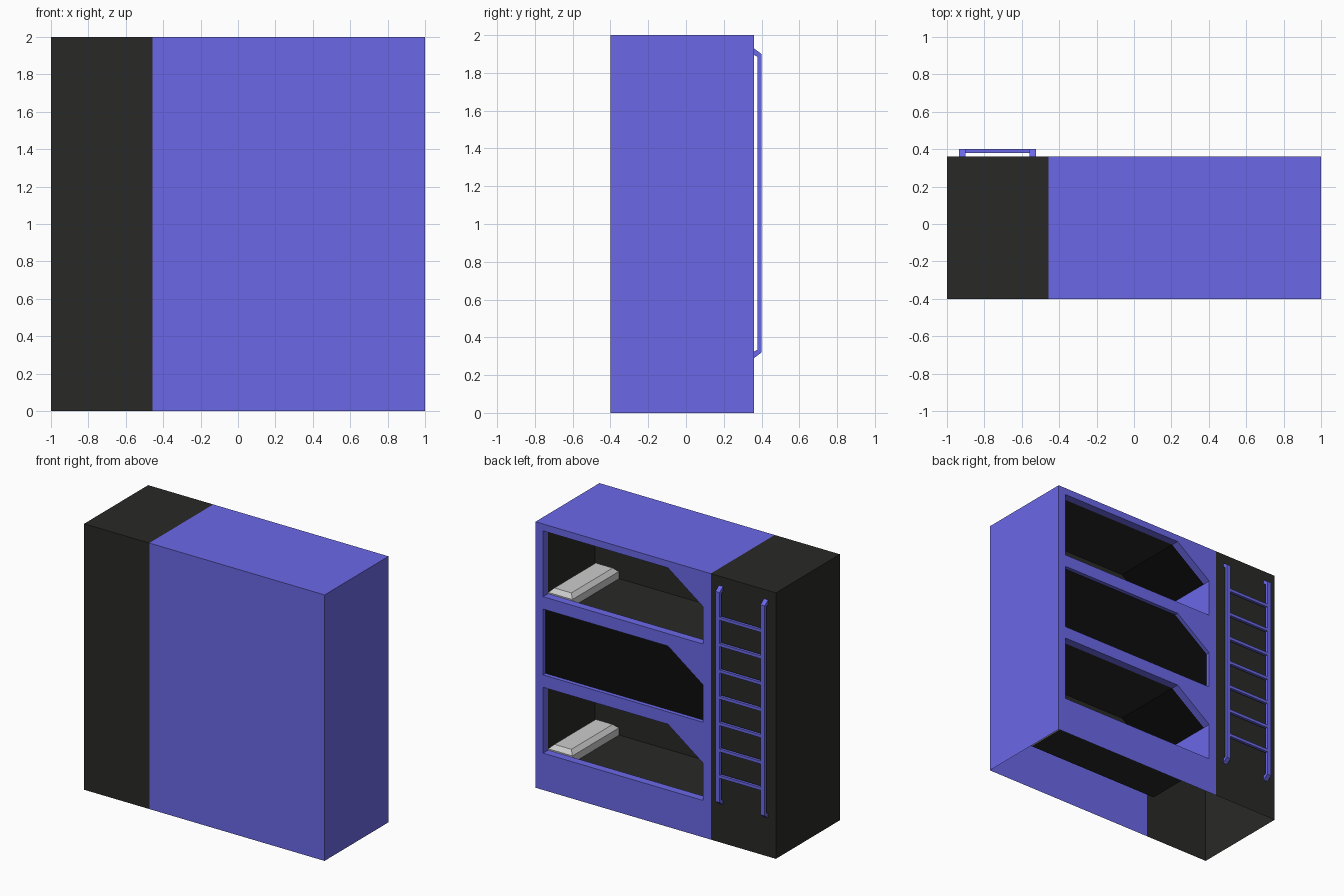
import bpy, bmesh
from mathutils import Vector

if "Cube" in bpy.data.objects:
    bpy.data.objects.remove(bpy.data.objects["Cube"])


def material(name, rgb):
    m = bpy.data.materials.new(name)
    m.diffuse_color = (*rgb, 1)
    m.use_nodes = True
    m.node_tree.nodes["Principled BSDF"].inputs["Base Color"].default_value = m.diffuse_color
    return m


BLUE = material("blue_paint", (0.147, 0.14, 0.80))
DARK = material("dark_panel", (0.022, 0.022, 0.020))
BLACK = material("black_curtain", (0.004, 0.004, 0.004))

L, R, MID = -1.0, 1.0, -0.458         # left, right, colour split
F, B, H = -0.40, 0.36, 2.0            # front, back, height
JAMB, DEEP = 0.30, -0.255             # rear of window frame, rear of bunk


def finish(name, bm, mat=None):
    me = bpy.data.meshes.new(name)
    bm.to_mesh(me)
    bm.free()
    if mat:
        me.materials.append(mat)
    ob = bpy.data.objects.new(name, me)
    bpy.context.collection.objects.link(ob)
    return ob


def sheets(name, polys, mat):
    bm = bmesh.new()
    for p in polys:
        bm.faces.new([bm.verts.new(v) for v in p])
    bmesh.ops.remove_doubles(bm, verts=bm.verts, dist=1e-5)
    return finish(name, bm, mat)


def box(name, x, y, z, mat=None, bevel=0):
    bm = bmesh.new()
    bmesh.ops.create_cube(bm, size=1)
    lo, hi = Vector((x[0], y[0], z[0])), Vector((x[1], y[1], z[1]))
    for v in bm.verts:
        v.co = Vector([(hi[i] + lo[i]) / 2 + v.co[i] * (hi[i] - lo[i]) for i in range(3)])
    if bevel:
        top = [e for e in bm.edges if all(v.co.z > z[1] - 1e-4 for v in e.verts)]
        bmesh.ops.bevel(bm, geom=top, offset=bevel, segments=1, affect='EDGES')
    return finish(name, bm, mat)


def front(x0, x1):
    return [(x0, F, 0), (x1, F, 0), (x1, F, H), (x0, F, H)]


def top(x0, x1):
    return [(x0, F, H), (x1, F, H), (x1, B, H), (x0, B, H)]


# Window outline in x/z from the pillow end; last points are the sloped end
def outline(z, drop=0.0):
    return [(0.937, z - drop), (0.937, z + 0.495), (-0.102, z + 0.495),
            (-0.395, z + 0.28), (-0.395, z - drop)]


def tunnel(pts, y0, y1):
    return [[(a[0], y0, a[1]), (b[0], y0, b[1]), (b[0], y1, b[1]), (a[0], y1, a[1])]
            for a, b in zip(pts, pts[1:] + pts[:1])]


def flat(pts, y):
    return [(x, y, z) for x, z in pts]


SILLS = (0.277, 0.865, 1.453)

# Outer shell, open underneath
sheets("bunk_shell", [front(MID, R), top(MID, R),
                      [(R, F, 0), (R, B, 0), (R, B, H), (R, F, H)]], BLUE)
sheets("ladder_side_shell", [front(L, MID), top(L, MID),
                             [(L, B, 0), (L, F, 0), (L, F, H), (L, B, H)],
                             [(MID, B, 0), (L, B, 0), (L, B, H), (MID, B, H)]], DARK)

# Back panel with three window holes
bm = bmesh.new()
for loop in [[(MID, 0), (R, 0), (R, H), (MID, H)]] + [outline(z) for z in SILLS]:
    vs = [bm.verts.new((x, B, z)) for x, z in loop]
    for i, v in enumerate(vs):
        bm.edges.new((v, vs[i - 1]))
bmesh.ops.triangle_fill(bm, edges=bm.edges[:], use_beauty=True, normal=(0, 1, 0))
finish("window_panel", bm, BLUE)

for n, z in zip(("lower", "middle", "upper"), SILLS):
    if n == "middle":
        # Closed bunk: shallow frame and curtain
        sheets("middle_window_frame", tunnel(outline(z), B, B - 0.03), BLUE)
        sheets("middle_curtain", [flat(outline(z), B - 0.03)], BLACK)
        continue
    # Open bunk: frame, lining, black slope, blue end wall, pillow
    o, inner = outline(z), outline(z, 0.045)
    lip = [(o[4][0], JAMB, o[4][1]), (o[0][0], JAMB, o[0][1]),
           (inner[0][0], JAMB, inner[0][1]), (inner[4][0], JAMB, inner[4][1])]
    sheets(n + "_window_frame", tunnel(o, B, JAMB) + [lip], BLUE)
    walls = tunnel(inner, JAMB, DEEP)
    sheets(n + "_bunk_lining", walls[:2] + walls[4:] + [flat(inner, DEEP)], DARK)
    sheets(n + "_bunk_slope", [walls[2]], BLACK)
    sheets(n + "_bunk_end_wall", [walls[3]], BLUE)
    box(n + "_pillow", (0.735, 0.936), (DEEP + 0.003, JAMB), (z - 0.047, z + 0.04),
        bevel=0.03)

# Ladder rails with angled ends
profile = [(B, 1.93), (0.40, 1.90), (0.40, 0.32), (B, 0.29),
           (B, 0.325), (0.379, 0.335), (0.379, 1.885), (B, 1.895)]
for n, x0 in (("left", -0.935), ("right", -0.56)):
    bm = bmesh.new()
    f = bm.faces.new([bm.verts.new((x0, y, z)) for y, z in profile])
    ext = bmesh.ops.extrude_face_region(bm, geom=[f])
    bmesh.ops.translate(bm, vec=(0.035, 0, 0),
                        verts=[v for v in ext["geom"] if isinstance(v, bmesh.types.BMVert)])
    bmesh.ops.recalc_face_normals(bm, faces=bm.faces)
    finish(n + "_ladder_rail", bm, BLUE)

# Ladder rungs
for i in range(7):
    z = 0.515 + 0.198 * i
    box(f"ladder_rung_{i + 1}", (-0.90, -0.56), (0.379, 0.40), (z - 0.011, z + 0.011), BLUE)
